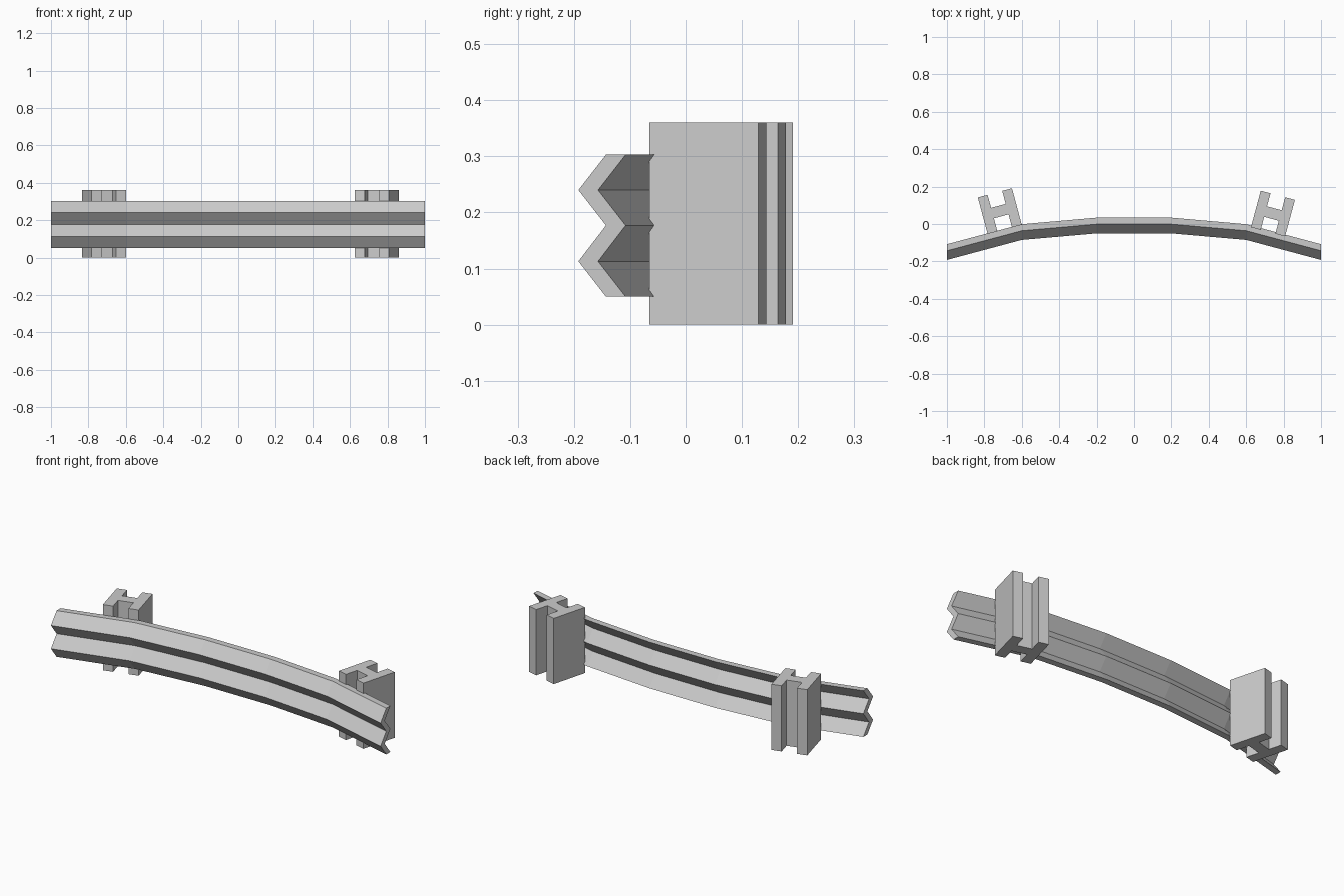
import bpy, math
from mathutils import Matrix

if "Cube" in bpy.data.objects:
    bpy.data.objects.remove(bpy.data.objects["Cube"])


def make_object(name, verts, faces):
    mesh = bpy.data.meshes.new(name)
    mesh.from_pydata(verts, [], faces)
    mesh.update()
    obj = bpy.data.objects.new(name, mesh)
    bpy.context.collection.objects.link(obj)
    return obj


def loft(name, rings, caps):
    """Join matching closed rings into a solid; caps lists the cap polygons."""
    n, last = len(rings[0]), (len(rings) - 1) * len(rings[0])
    verts = [v for r in rings for v in r]
    faces = []
    for k in range(len(rings) - 1):
        for i in range(n):
            j = (i + 1) % n
            faces.append((k * n + i, k * n + j, (k + 1) * n + j, (k + 1) * n + i))
    for c in caps:
        faces.append(tuple(reversed(c)))
        faces.append(tuple(last + i for i in c))
    return make_object(name, verts, faces)


# Curved W-section guard rail
zs = [0.05, 0.113, 0.177, 0.24, 0.303]
back = [(-0.049 * (i % 2), z) for i, z in enumerate(zs)]
front = [(y - 0.035, z) for y, z in back]
section = back + front[::-1]
path = [(-1, -0.108), (-0.6, -0.001), (-0.2, 0.034),
        (0.2, 0.034), (0.6, -0.001), (1, -0.108)]
rings = [[(px, py + y, z) for y, z in section] for px, py in path]
end_caps = [(i, i + 1, 8 - i, 9 - i) for i in range(4)]
loft("guard_rail", rings, end_caps)

# H-section posts, square to the sloping rail ends
W, D, F, B = 0.0945, 0.101, 0.0405, 0.029
quarter = [(W, B), (W, D), (F, D), (F, B)]
profile = [(W, -D), (W, D), (F, D), (F, B), (-F, B), (-F, D),
           (-W, D), (-W, -D), (-F, -D), (-F, -B), (F, -B), (F, -D)]
h_caps = [(0, 1, 2, 3, 10, 11), (3, 4, 9, 10), (4, 5, 6, 7, 8, 9)]
for name, x, y, angle in (("left_post", -0.7175, 0.069, 15),
                          ("right_post", 0.743, 0.056, -15)):
    post = loft(name, [[(a, b, z) for a, b in profile] for z in (0, 0.36)], h_caps)
    post.data.transform(Matrix.Translation((x, y, 0)) @
                        Matrix.Rotation(math.radians(angle), 4, 'Z'))
